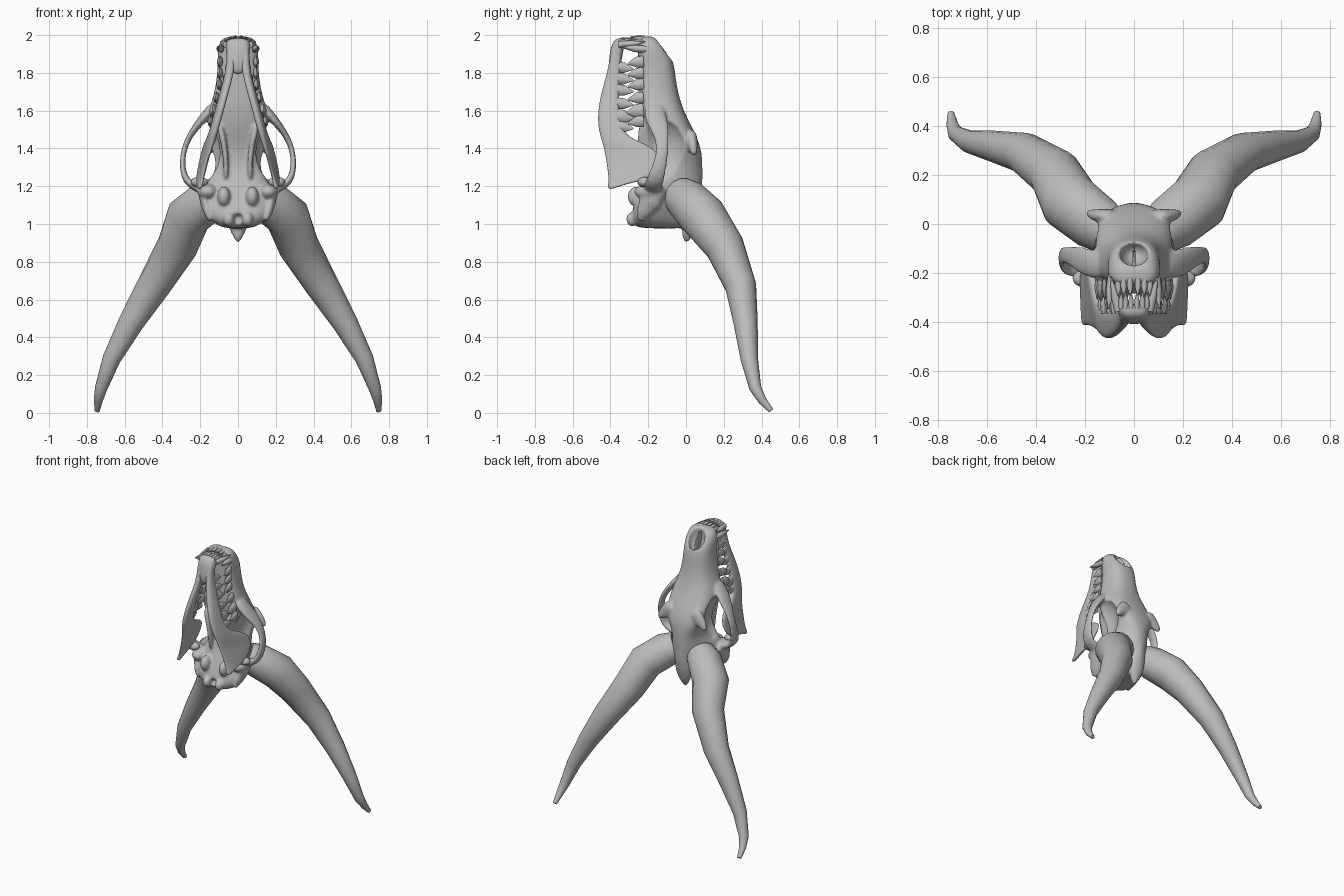
import bpy, bmesh, math
from mathutils import Vector

if "Cube" in bpy.data.objects:
    bpy.data.objects.remove(bpy.data.objects["Cube"])

bone = bpy.data.materials.new("bone grey")
bone.diffuse_color = (0.5, 0.5, 0.5, 1)
bone.use_nodes = True
bone.node_tree.nodes["Principled BSDF"].inputs["Base Color"].default_value = bone.diffuse_color


def skin(bm, rings):
    """Bridge a list of closed rings of points and cap both ends."""
    rows = [[bm.verts.new(p) for p in ring] for ring in rings]
    n = len(rows[0])
    for a, b in zip(rows, rows[1:]):
        for i in range(n):
            bm.faces.new((a[i], a[(i + 1) % n], b[(i + 1) % n], b[i]))
    bm.faces.new(rows[0])
    bm.faces.new(rows[-1])


def loft(bm, sections, lean=0.0, power=0.75, n=16):
    """Sections along z: (z, x centre, half width, y low, y high, dorsal taper)."""
    rings = []
    for z, xc, hw, y0, y1, taper in sections:
        ring = []
        for i in range(n):
            a = 2 * math.pi * i / n
            c, s = math.cos(a), math.sin(a)
            c = math.copysign(abs(c) ** power, c)
            s = math.copysign(abs(s) ** power, s)
            y = (y0 + y1) / 2 + s * (y1 - y0) / 2
            ring.append((xc + c * hw * (1 + taper * s) + lean * (y - y0), y, z))
        rings.append(ring)
    skin(bm, rings)


def tube(bm, path, ref=(0, 1, 0), n=12):
    """Sweep along points (x, y, z, side radius, radius towards ref)."""
    pts = [Vector(p[:3]) for p in path]
    rings = []
    for i, p in enumerate(pts):
        t = (pts[min(i + 1, len(pts) - 1)] - pts[max(i - 1, 0)]).normalized()
        side = t.cross(Vector(ref)).normalized()
        up = side.cross(t)
        ra, rb = path[i][3], path[i][4]
        rings.append([p + side * ra * math.cos(2 * math.pi * k / n)
                      + up * rb * math.sin(2 * math.pi * k / n) for k in range(n)])
    skin(bm, rings)


def blob(bm, centre, size, seg=16):
    """Ellipsoid."""
    made = bmesh.ops.create_uvsphere(bm, u_segments=seg, v_segments=seg // 2 + 2, radius=1)
    for v in made["verts"]:
        v.co = Vector(centre) + Vector([v.co[k] * size[k] for k in range(3)])


def modify(ob, kind, **settings):
    """Add a modifier and apply it."""
    bpy.ops.object.select_all(action='DESELECT')
    bpy.context.view_layer.objects.active = ob
    ob.select_set(True)
    m = ob.modifiers.new(kind, kind)
    for key, value in settings.items():
        setattr(m, key, value)
    bpy.ops.object.modifier_apply(modifier=m.name)


def finish(name, bm, mirror=False, subdiv=0, angle=60):
    bmesh.ops.recalc_face_normals(bm, faces=bm.faces)
    me = bpy.data.meshes.new(name)
    bm.to_mesh(me)
    bm.free()
    me.materials.append(bone)
    ob = bpy.data.objects.new(name, me)
    bpy.context.collection.objects.link(ob)
    if subdiv:
        modify(ob, 'SUBSURF', levels=subdiv, render_levels=subdiv)
    if mirror:
        modify(ob, 'MIRROR', use_mirror_merge=False)
    bpy.ops.object.select_all(action='DESELECT')
    bpy.context.view_layer.objects.active = ob
    ob.select_set(True)
    bpy.ops.object.shade_smooth_by_angle(angle=math.radians(angle))
    return ob


# Cranium and muzzle, one long loft from the nape to the snout
bm = bmesh.new()
loft(bm, [
    (0.975, 0, .06, -.25, .03, -.3), (1.0, 0, .115, -.29, .05, -.5),
    (1.06, 0, .145, -.295, .07, -.55), (1.12, 0, .16, -.27, .08, -.55),
    (1.20, 0, .155, -.235, .09, -.5), (1.29, 0, .12, -.2, .09, -.3),
    (1.37, 0, .13, -.2, .087, .1), (1.43, 0, .155, -.21, .072, .15),
    (1.51, 0, .168, -.235, .036, 0), (1.59, 0, .162, -.25, -.006, -.1),
    (1.68, 0, .127, -.255, -.038, -.15), (1.78, 0, .112, -.255, -.054, -.1),
    (1.86, 0, .107, -.255, -.063, -.1), (1.915, 0, .11, -.255, -.095, -.1),
    (1.96, 0, .1, -.255, -.13, -.1), (1.996, 0, .075, -.245, -.165, 0),
])
skull = finish("skull", bm, subdiv=2)

# Hollows: eye and temple openings, nose opening, hole at the nape
bm = bmesh.new()
for s in (1, -1):
    blob(bm, (s * .203, -.115, 1.39), (.115, .13, .175), 24)
blob(bm, (0, -.118, 1.94), (.06, .056, .11), 20)
blob(bm, (0, -.31, 1.03), (.032, .06, .03), 20)
cutter = finish("cutter", bm)
cutter.hide_render = True
modify(skull, 'BOOLEAN', operation='DIFFERENCE', object=cutter, solver='EXACT')
bpy.data.objects.remove(cutter)
parts = []

# Crest at the nape
bm = bmesh.new()
tube(bm, [(0, .05, 1.25, .03, .045), (0, .04, 1.1, .06, .045),
          (0, .02, 1.0, .065, .04), (0, .005, .94, .03, .03), (0, 0, .9, .008, .012)])
parts.append(finish("nape_crest", bm, subdiv=1))

# Cheek arches, flattened straps bowing out from the muzzle to the jaw joint
bm = bmesh.new()
tube(bm, [(.12, -.17, 1.64, .02, .05), (.16, -.17, 1.585, .03, .06),
          (.215, -.145, 1.525, .02, .06), (.268, -.125, 1.45, .016, .038),
          (.293, -.125, 1.37, .015, .034), (.295, -.145, 1.29, .016, .042),
          (.275, -.165, 1.225, .02, .05), (.225, -.175, 1.195, .026, .05),
          (.13, -.17, 1.17, .04, .06)])
parts.append(finish("cheek_arches", bm, mirror=True, subdiv=1))

# Brow wings behind the eyes
bm = bmesh.new()
tube(bm, [(.07, .03, 1.47, .07, .035), (.135, .032, 1.425, .05, .03),
          (.17, .04, 1.39, .03, .022), (.188, .045, 1.365, .012, .012)])
parts.append(finish("brow_wings", bm, mirror=True, subdiv=1))

# Knobs and side ridges under the braincase
bm = bmesh.new()
blob(bm, (.075, -.26, 1.145), (.035, .05, .055))
blob(bm, (.05, -.285, 1.025), (.03, .032, .038))
blob(bm, (.16, -.19, 1.17), (.055, .085, .045))
tube(bm, [(.18, -.15, 1.19, .03, .05), (.175, -.19, 1.12, .028, .06),
          (.16, -.225, 1.06, .022, .04), (.145, -.245, 1.02, .012, .02)])
parts.append(finish("base_knobs", bm, mirror=True))

# Palate wings flanking the throat
bm = bmesh.new()
loft(bm, [(1.22, .065, .014, -.235, -.16, 0), (1.32, .062, .014, -.25, -.16, 0),
          (1.42, .072, .016, -.26, -.17, 0), (1.54, .10, .02, -.255, -.19, 0)])
parts.append(finish("palate_wings", bm, mirror=True, subdiv=1))

# Fuse all skull bones into one smooth surface
bpy.ops.object.select_all(action='DESELECT')
for ob in parts + [skull]:
    ob.select_set(True)
bpy.context.view_layer.objects.active = skull
bpy.ops.object.join()
modify(skull, 'REMESH', mode='VOXEL', voxel_size=.008, use_smooth_shade=True)
modify(skull, 'SMOOTH', factor=.5, iterations=7)

# Thin wall inside the nose opening
bm = bmesh.new()
loft(bm, [(1.83, 0, .006, -.2, -.09, 0), (1.91, 0, .006, -.2, -.105, 0),
          (1.965, 0, .006, -.2, -.15, 0)])
finish("nose_wall", bm)

# Lower jaw: two blades that spread towards the jaw joint
JAW_LEAN = .13


def jaw_x(z):
    return .034 + max(0, 1.82 - z) * .264


bm = bmesh.new()
rows = [(1.185, -.412, -.385), (1.21, -.414, -.33), (1.235, -.41, -.19), (1.31, -.42, -.14),
        (1.37, -.43, -.135), (1.42, -.44, -.2), (1.46, -.453, -.31), (1.52, -.467, -.345),
        (1.6, -.467, -.355), (1.7, -.448, -.355), (1.8, -.417, -.35),
        (1.9, -.40, -.345), (1.965, -.385, -.335)]
loft(bm, [(z, jaw_x(z), .014 if z < 1.4 else .022, a, b, 0) for z, a, b in rows], lean=JAW_LEAN)
finish("jaw_blades", bm, mirror=True, subdiv=1)

# Chin joining both blades, and the jaw joints
bm = bmesh.new()
loft(bm, [(1.79, 0, .018, -.40, -.355, .1), (1.84, 0, .056, -.41, -.345, .1),
          (1.90, 0, .062, -.405, -.335, .15), (1.95, 0, .066, -.395, -.325, .2),
          (1.985, 0, .05, -.37, -.325, .2)])
finish("chin", bm, subdiv=2)
bm = bmesh.new()
blob(bm, (.205, -.222, 1.222), (.045, .035, .028))
finish("jaw_joints", bm, mirror=True)


def tooth(bm, x, z, y0, y1, rx, rz, dx=0, dz=0):
    ym = y0 + (y1 - y0) * .45
    tube(bm, [(x, y0, z, rx * .9, rz * .9), (x + dx * .4, ym, z + dz * .3, rx, rz * .85),
              (x + dx, y1, z + dz, rx * .12, rz * .12)], ref=(0, 0, 1), n=8)


# Upper teeth: cheek teeth, fangs and incisors
bm = bmesh.new()
for i, z in enumerate((1.86, 1.80, 1.74, 1.67, 1.60, 1.545)):
    big = 1.3 if i == 4 else 1.0
    x = .094 + max(0, 1.75 - z) * .24
    tooth(bm, x, z, -.225, -.29 - .018 * big, .016 * big, .034 * big, .006, -.012)
tooth(bm, .088, 1.925, -.21, -.345, .02, .022, .018, .012)
for x, z in ((.016, 1.984), (.042, 1.978), (.064, 1.965)):
    tooth(bm, x, z, -.22, -.295, .013, .014, 0, .008)
finish("upper_teeth", bm, mirror=True)

# Lower teeth, set between the upper ones
bm = bmesh.new()
for i, z in enumerate((1.83, 1.77, 1.71, 1.64, 1.57, 1.515)):
    big = 1.3 if i == 4 else 1.0
    x = jaw_x(z) + .016
    tooth(bm, x, z, -.365, -.295 + .016 * big, .015 * big, .033 * big, .008, -.01)
tooth(bm, .064, 1.95, -.355, -.215, .018, .02, .03, .015)
for x, z in ((.012, 1.975), (.034, 1.972), (.052, 1.966)):
    tooth(bm, x, z, -.345, -.275, .011, .012, 0, .012)
finish("lower_teeth", bm, mirror=True)

# Horns sweeping down, outwards and back
bm = bmesh.new()
tube(bm, [(.10, -.03, 1.15, .10, .10), (.155, .005, 1.125, .115, .115), (.262, .09, 1.04, .12, .125),
          (.322, .205, .88, .108, .105), (.448, .29, .67, .088, .083), (.568, .316, .475, .067, .064),
          (.67, .335, .285, .048, .046), (.725, .367, .13, .033, .032),
          (.74, .405, .065, .024, .023), (.745, .45, .012, .014, .014)], n=16)
finish("horns", bm, mirror=True)
